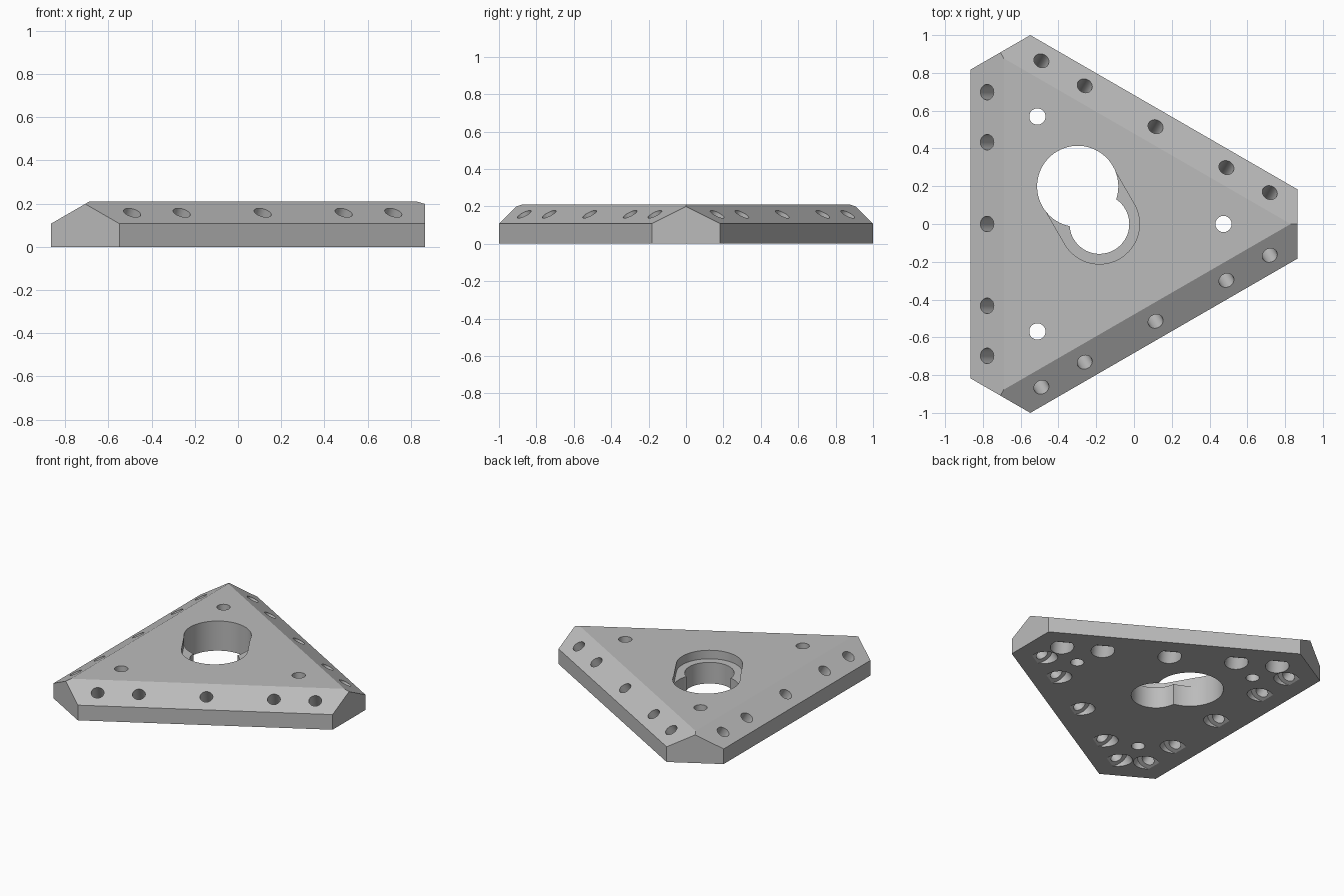
import bpy
import bmesh
from math import pi, cos, sin, radians
from mathutils import Matrix, Vector

cube = bpy.data.objects.get("Cube")
if cube:
    bpy.data.objects.remove(cube)

CENTRE = Vector((-0.183, 0, 0))
SIDE, CORNER = 0.683, 1.049      # distances from centre to long sides and cut corners
WALL, TOP = 0.107, 0.209         # height of the upright wall and of the top
SLOPE = radians(30)
SIDES = [radians(a) for a in (60, 180, 300)]

grey = bpy.data.materials.new("plain grey")
grey.use_nodes = True
grey.diffuse_color = (0.5, 0.5, 0.5, 1)
grey.node_tree.nodes["Principled BSDF"].inputs["Base Color"].default_value = (0.5, 0.5, 0.5, 1)


def make_object(name, bm):
    bmesh.ops.recalc_face_normals(bm, faces=bm.faces[:])
    mesh = bpy.data.meshes.new(name)
    bm.to_mesh(mesh)
    bm.free()
    mesh.materials.append(grey)
    obj = bpy.data.objects.new(name, mesh)
    bpy.context.collection.objects.link(obj)
    return obj


def skin(rings):
    """Closed solid through a stack of equal rings of points."""
    bm = bmesh.new()
    loops = [[bm.verts.new(p) for p in ring] for ring in rings]
    n = len(loops[0])
    for low, high in zip(loops, loops[1:]):
        for i in range(n):
            j = (i + 1) % n
            bm.faces.new((low[i], low[j], high[j], high[i]))
    bm.faces.new(loops[0][::-1])
    bm.faces.new(loops[-1])
    return bm


def circle(r, z, n=40):
    return [(r * cos(2 * pi * i / n), r * sin(2 * pi * i / n), z) for i in range(n)]


cutters = []


def cutter(name, rings, matrix):
    obj = make_object(name, skin(rings))
    obj.data.transform(matrix)
    obj.hide_render = True
    cutters.append(obj)


# Plate: triangle with cut corners, then a sloped chamfer along each long side
half = (2 * SIDE - CORNER) / 3 ** 0.5
outline = []
for a in (0, 2 * pi / 3, 4 * pi / 3):
    for y in (-half, half):
        outline.append(CENTRE + Matrix.Rotation(a, 3, 'Z') @ Vector((CORNER, y, 0)))
bm = skin([[p + Vector((0, 0, z)) for p in outline] for z in (0, TOP)])
for a in SIDES:
    out = Vector((cos(a), sin(a), 0))
    normal = out * sin(SLOPE) + Vector((0, 0, cos(SLOPE)))
    bmesh.ops.bisect_plane(bm, geom=bm.verts[:] + bm.edges[:] + bm.faces[:],
                           plane_co=CENTRE + out * SIDE + Vector((0, 0, WALL)),
                           plane_no=normal, clear_outer=True)
    bmesh.ops.holes_fill(bm, edges=[e for e in bm.edges if e.is_boundary])
plate = make_object("chamfered_plate", bm)

# Bolt holes square to the chamfers, with wider recesses from below
home = Matrix.Translation(CENTRE)
bolt_rings = [circle(0.075, -0.4), circle(0.075, -0.15),
              circle(0.041, -0.15), circle(0.041, 0.1)]
for a in SIDES:
    for along in (-0.698, -0.433, 0, 0.433, 0.698):
        spot = Matrix.Translation((0.595, along, 0.158))
        cutter("bolt_hole_cutter", bolt_rings,
               home @ Matrix.Rotation(a, 4, 'Z') @ spot @ Matrix.Rotation(SLOPE, 4, 'Y'))

# Three upright holes near the corners
for a in (0, 2 * pi / 3, 4 * pi / 3):
    cutter("corner_hole_cutter", [circle(0.043, -0.1), circle(0.043, 0.4)],
           home @ Matrix.Rotation(a, 4, 'Z') @ Matrix.Translation((0.657, 0, 0)))

# Keyhole through the middle, with a recessed slot on the top
key = home @ Matrix.Rotation(2 * pi / 3, 4, 'Z')
cutter("small_keyhole_cutter", [circle(0.158, -0.1, 64), circle(0.158, 0.4, 64)], key)
cutter("large_keyhole_cutter", [circle(0.215, -0.1, 64), circle(0.215, 0.4, 64)],
       key @ Matrix.Translation((0.23, 0, 0)))
slot = [(0.212 * cos(t), 0.212 * sin(t)) for t in (pi / 2 + pi * i / 32 for i in range(33))]
slot += [(0.23, -0.212), (0.23, 0.212)]
cutter("slot_cutter", [[(x, y, z) for x, y in slot] for z in (TOP - 0.06, 0.4)], key)

# Cut every hole, keep the result and drop the cutters
for tool in cutters:
    cut = plate.modifiers.new("cut", 'BOOLEAN')
    cut.operation = 'DIFFERENCE'
    cut.solver = 'EXACT'
    cut.object = tool
bpy.context.view_layer.update()
graph = bpy.context.evaluated_depsgraph_get()
plate_mesh = bpy.data.meshes.new_from_object(plate.evaluated_get(graph))
plate.modifiers.clear()
plate.data = plate_mesh
plate_mesh.materials.clear()
plate_mesh.materials.append(grey)
for poly in plate_mesh.polygons:
    poly.material_index = 0
for tool in cutters:
    bpy.data.objects.remove(tool)

# Smooth hole walls, crisp edges
bpy.ops.object.select_all(action='DESELECT')
plate.select_set(True)
bpy.context.view_layer.objects.active = plate
bpy.ops.object.shade_smooth_by_angle(angle=radians(20))
